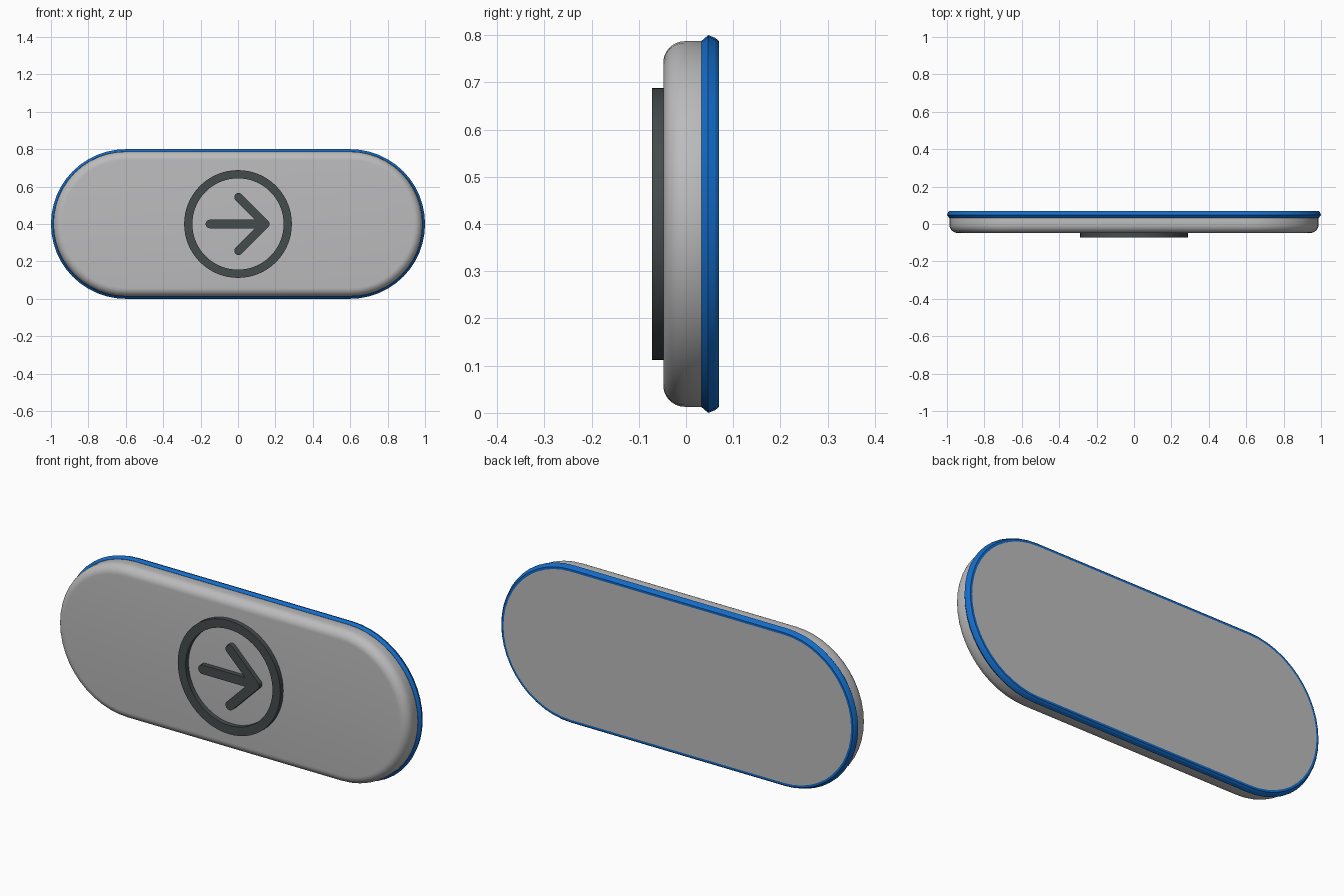
import bpy, bmesh, math

cube = bpy.data.objects.get("Cube")
if cube:
    bpy.data.objects.remove(cube, do_unlink=True)

CZ = 0.4         # height of the plate's centre line
STRAIGHT = 0.6   # half length of the straight edges


def material(name, rgb):
    m = bpy.data.materials.new(name)
    m.use_nodes = True
    m.diffuse_color = (*rgb, 1)
    m.node_tree.nodes["Principled BSDF"].inputs["Base Color"].default_value = (*rgb, 1)
    return m


def arc(cx, cz, r, start, end, n):
    """Points on an arc in the xz plane, angles in degrees."""
    angles = [math.radians(start + (end - start) * i / n) for i in range(n + 1)]
    return [(cx + r * math.cos(a), cz + r * math.sin(a)) for a in angles]


def stadium(r):
    return arc(STRAIGHT, 0, r, -90, 90, 24) + arc(-STRAIGHT, 0, r, 90, 270, 24)


def circle(r):
    return arc(0, 0, r, 0, 360, 64)[:-1]


def loft(name, sections, mat, caps=False, closed=False, angle=30):
    """Bridge matching outlines given as (y, points)."""
    bm = bmesh.new()
    rings = [[bm.verts.new((x, y, z + CZ)) for x, z in pts] for y, pts in sections]
    pairs = list(zip(rings, rings[1:]))
    if closed:
        pairs.append((rings[-1], rings[0]))
    for a, b in pairs:
        n = len(a)
        for i in range(n):
            j = (i + 1) % n
            bm.faces.new((a[i], a[j], b[j], b[i]))
    if caps:
        bm.faces.new(rings[0])
        bm.faces.new(rings[-1])
    bmesh.ops.recalc_face_normals(bm, faces=bm.faces)
    mesh = bpy.data.meshes.new(name)
    bm.to_mesh(mesh)
    bm.free()
    mesh.materials.append(mat)
    obj = bpy.data.objects.new(name, mesh)
    bpy.context.collection.objects.link(obj)
    bpy.ops.object.select_all(action="DESELECT")
    obj.select_set(True)
    bpy.context.view_layer.objects.active = obj
    bpy.ops.object.shade_smooth_by_angle(angle=math.radians(angle))
    return obj


grey = material("light_grey", (0.50, 0.50, 0.51))
blue = material("blue", (0.007, 0.15, 0.58))
dark = material("dark_grey", (0.06, 0.07, 0.073))

# Plate body with a rounded front edge and a flat back
FRONT, ROUND, SIDE = -0.048, 0.045, 0.387
profile = [(FRONT + ROUND - dy, SIDE - ROUND + dr)
           for dr, dy in arc(0, 0, ROUND, 90, 0, 8)]
profile += [(0.033, SIDE), (0.07, 0.376)]
loft("plate_body", [(y, stadium(r)) for y, r in profile], grey, caps=True, angle=35)

# Faceted rim band around the back edge
rim = [(0.033, 0.38), (0.033, 0.388), (0.047, 0.4), (0.062, 0.394), (0.07, 0.387), (0.07, 0.376)]
loft("rim_band", [(y, stadium(r)) for y, r in rim], blue, angle=15)

# Raised ring
OUT, BASE = -0.072, FRONT + 0.002
loft("emblem_ring", [(OUT, circle(0.244)), (OUT, circle(0.288)),
                     (BASE, circle(0.288)), (BASE, circle(0.244))], dark, closed=True)

# Raised arrow: upper half of the outline, mirrored downwards
W, TIP, ARM = 0.023, 0.146, 0.143
half = arc(TIP, 0, W, 0, 45, 4)
half += arc(TIP - ARM, ARM, W, 45, 225, 10)
half.append((TIP - W * math.sqrt(2) - W, W))
half += arc(-0.15, 0, W, 90, 180, 6)
outline = half + [(x, -z) for x, z in half[-2:0:-1]]
loft("emblem_arrow", [(OUT, outline), (BASE, outline)], dark, caps=True)
